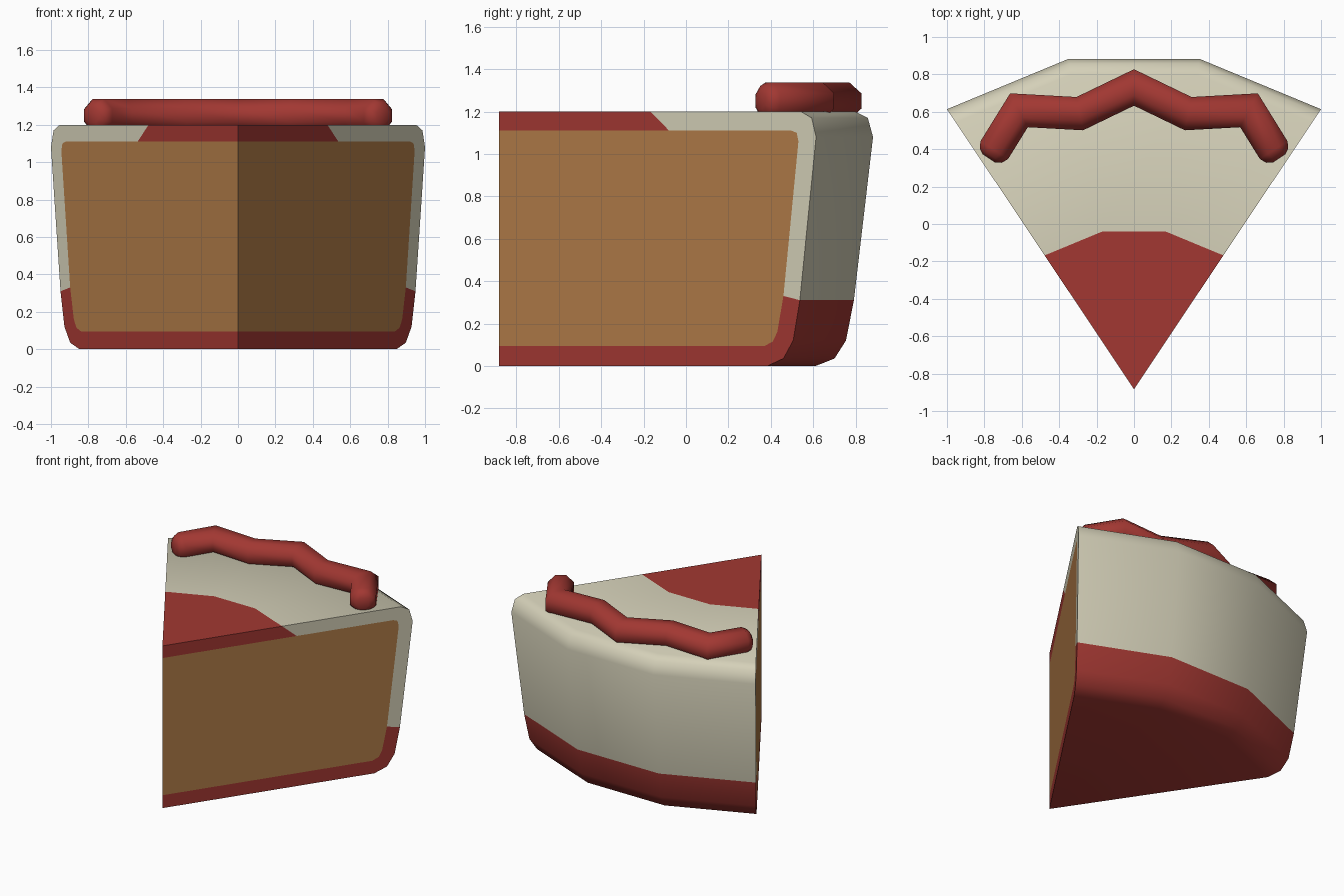
import bpy, bmesh, math
from mathutils import Vector

if "Cube" in bpy.data.objects:
    bpy.data.objects.remove(bpy.data.objects["Cube"])


def material(name, rgb):
    m = bpy.data.materials.new(name)
    m.diffuse_color = (*rgb, 1)
    m.use_nodes = True
    m.node_tree.nodes["Principled BSDF"].inputs["Base Color"].default_value = m.diffuse_color
    return m


CREAM = material("cream_icing", (0.66, 0.63, 0.48))
RED = material("red_icing", (0.36, 0.039, 0.032))
BROWN = material("brown_sponge", (0.44, 0.20, 0.064))


def finish(name, bm, mats, angle):
    bmesh.ops.remove_doubles(bm, verts=bm.verts, dist=0.0005)
    bmesh.ops.recalc_face_normals(bm, faces=bm.faces)
    me = bpy.data.meshes.new(name)
    bm.to_mesh(me)
    bm.free()
    for m in mats:
        me.materials.append(m)
    ob = bpy.data.objects.new(name, me)
    bpy.context.collection.objects.link(ob)
    me.shade_smooth()
    me.set_sharp_from_angle(angle=math.radians(angle))
    return ob


def add_face(bm, pts, mat=0):
    unique = []
    for p in pts:
        if all((p - q).length > 1e-5 for q in unique):
            unique.append(p)
    f = bm.faces.new([bm.verts.new(p) for p in unique])
    f.material_index = mat


# Cake slice: (radius, height) outlines of the icing and the sponge
TIP_Y = -0.883
outer = [(0, 1.2), (0.86, 1.2), (1.715, 1.2), (1.775, 1.17), (1.8, 1.08),
         (1.708, 0.31), (1.67, 0.12), (1.615, 0.035), (1.525, 0), (0, 0)]
inner = [(0, 1.11), (0.966, 1.11), (1.66, 1.11), (1.69, 1.1), (1.70, 1.06),
         (1.615, 0.33), (1.58, 0.16), (1.555, 0.115), (1.51, 0.095), (0, 0.095)]
angles = [math.radians(a) for a in (-33.75, -11.25, 11.25, 33.75)]


def at(p, a):
    return Vector((p[0] * math.sin(a), p[0] * math.cos(a) + TIP_Y, p[1]))


bm = bmesh.new()
for k in range(len(outer) - 1):
    mat = 0 if 1 <= k <= 4 else 1
    # outside skin
    for a, b in zip(angles, angles[1:]):
        add_face(bm, [at(outer[k], a), at(outer[k + 1], a),
                      at(outer[k + 1], b), at(outer[k], b)], mat)
    # icing thickness on both cut sides
    for a in (angles[0], angles[-1]):
        add_face(bm, [at(outer[k], a), at(outer[k + 1], a),
                      at(inner[k + 1], a), at(inner[k], a)], mat)
# sponge on both cut sides
for a in (angles[0], angles[-1]):
    add_face(bm, [at(p, a) for p in inner], 2)
finish("cake_slice", bm, [CREAM, RED, BROWN], 55)

# Piped icing: mitred eight-sided tube along a zigzag, with rounded ends
R, Z, SIDES = 0.095, 1.25, 8
half = [(0.29, 0.59), (0.615, 0.608), (0.747, 0.395), (0.766, 0.366), (0.776, 0.351)]
scale = {3: 0.8, 4: 0.45}
path = [Vector((-x, y)) for x, y in reversed(half)] + [Vector((0, 0.73))] + \
       [Vector(p) for p in half]
n = len(path)
rings = []
for i, p in enumerate(path):
    d1 = (p - path[max(i - 1, 0)]).normalized()
    d2 = (path[min(i + 1, n - 1)] - p).normalized()
    t = (d1 + d2).normalized()
    side = Vector((-t.y, t.x))
    stretch = 1 / max(t.dot(d2), t.dot(d1))
    r = R * scale.get(abs(i - n // 2) - 1, 1)
    ring = []
    for s in range(SIDES):
        w = 2 * math.pi * (s + 0.5) / SIDES
        q = p + side * (r * stretch * math.cos(w))
        ring.append(Vector((q.x, q.y, Z + r * math.sin(w))))
    rings.append(ring)

bm = bmesh.new()
for a, b in zip(rings, rings[1:]):
    for s in range(SIDES):
        e = (s + 1) % SIDES
        add_face(bm, [a[s], a[e], b[e], b[s]])
add_face(bm, rings[0])
add_face(bm, rings[-1])
finish("piped_icing", bm, [RED], 70)
